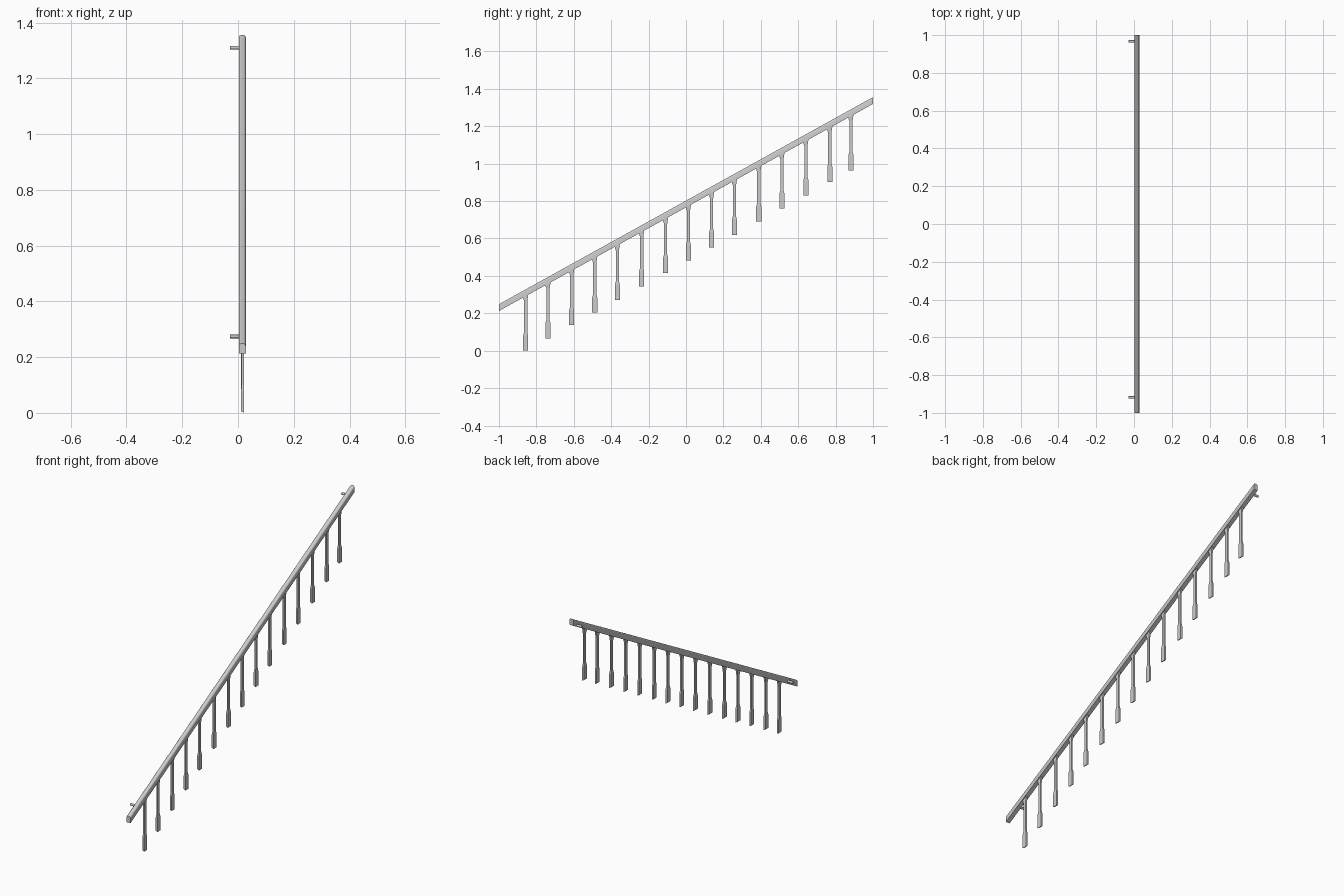
import bpy, bmesh, math

if "Cube" in bpy.data.objects:
    bpy.data.objects.remove(bpy.data.objects["Cube"])

SLOPE = 0.5535
RAIL_X = 0.0155          # centre of the rail across its width
POST_X = 0.0168          # centre of the balusters
RAIL_BOTTOM = 0.2125     # underside height at y = -1
POSTS = [-0.857, -0.738, -0.611, -0.488, -0.367, -0.237, -0.109, 0.013,
         0.137, 0.259, 0.389, 0.513, 0.641, 0.769, 0.882]


def loft(name, rings, smooth_angle=None):
    """Skin equal-length point rings into a closed solid."""
    bm = bmesh.new()
    loops = [[bm.verts.new(p) for p in ring] for ring in rings]
    n = len(loops[0])
    for a, b in zip(loops, loops[1:]):
        for i in range(n):
            j = (i + 1) % n
            bm.faces.new((a[i], a[j], b[j], b[i]))
    bm.faces.new(loops[0])
    bm.faces.new(loops[-1])
    bmesh.ops.recalc_face_normals(bm, faces=bm.faces)
    mesh = bpy.data.meshes.new(name)
    bm.to_mesh(mesh)
    bm.free()
    obj = bpy.data.objects.new(name, mesh)
    bpy.context.collection.objects.link(obj)
    if smooth_angle:
        bpy.ops.object.select_all(action='DESELECT')
        bpy.context.view_layer.objects.active = obj
        obj.select_set(True)
        bpy.ops.object.shade_smooth_by_angle(angle=math.radians(smooth_angle))
    return obj


def rail_bottom(y):
    return RAIL_BOTTOM + SLOPE * (y + 1)


# Handrail: flat underside, straight sides, arched top, plumb-cut ends
half = [(0.0125, 0), (0.0125, 0.027), (0.0115, 0.0315),
        (0.0085, 0.0345), (0.0045, 0.0362)]
section = half + [(-x, z) for x, z in reversed(half)]
loft("handrail", [[(RAIL_X + x, y, rail_bottom(y) + z) for x, z in section]
                  for y in (-1, 1)], 35)


# Balusters: flat foot, slim shaft and flared head cut to the rail pitch
def ring(y, z, hx, hy, pitch=0.0, tilt=0.0):
    return [(POST_X + hx * u, y + hy * v, z + pitch * hy * v + tilt * (1 - u) / 2)
            for u, v in ((1, 1), (-1, 1), (-1, -1), (1, -1))]


for i, y in enumerate(POSTS):
    base = 0.5545 * (y - POSTS[0])
    top = rail_bottom(y)
    loft(f"baluster_{i + 1}", [
        ring(y, base, 0.0055, 0.0135, tilt=0.006),
        ring(y, base + 0.08, 0.0055, 0.0135),
        ring(y, base + 0.10, 0.0042, 0.0085),
        ring(y, top - 0.026, 0.0042, 0.0085),
        ring(y, top - 0.01, 0.005, 0.012, SLOPE),
        ring(y, top + 0.003, 0.0055, 0.0145, SLOPE)])

# Wall pegs near both ends of the rail
for name, y, z in (("lower_wall_peg", -0.918, 0.274), ("upper_wall_peg", 0.967, 1.310)):
    angles = [2 * math.pi * k / 12 for k in range(12)]
    loft(name, [[(x, y + 0.0065 * math.cos(a), z + 0.0065 * math.sin(a)) for a in angles]
                for x in (-0.028, 0.008)], 35)
